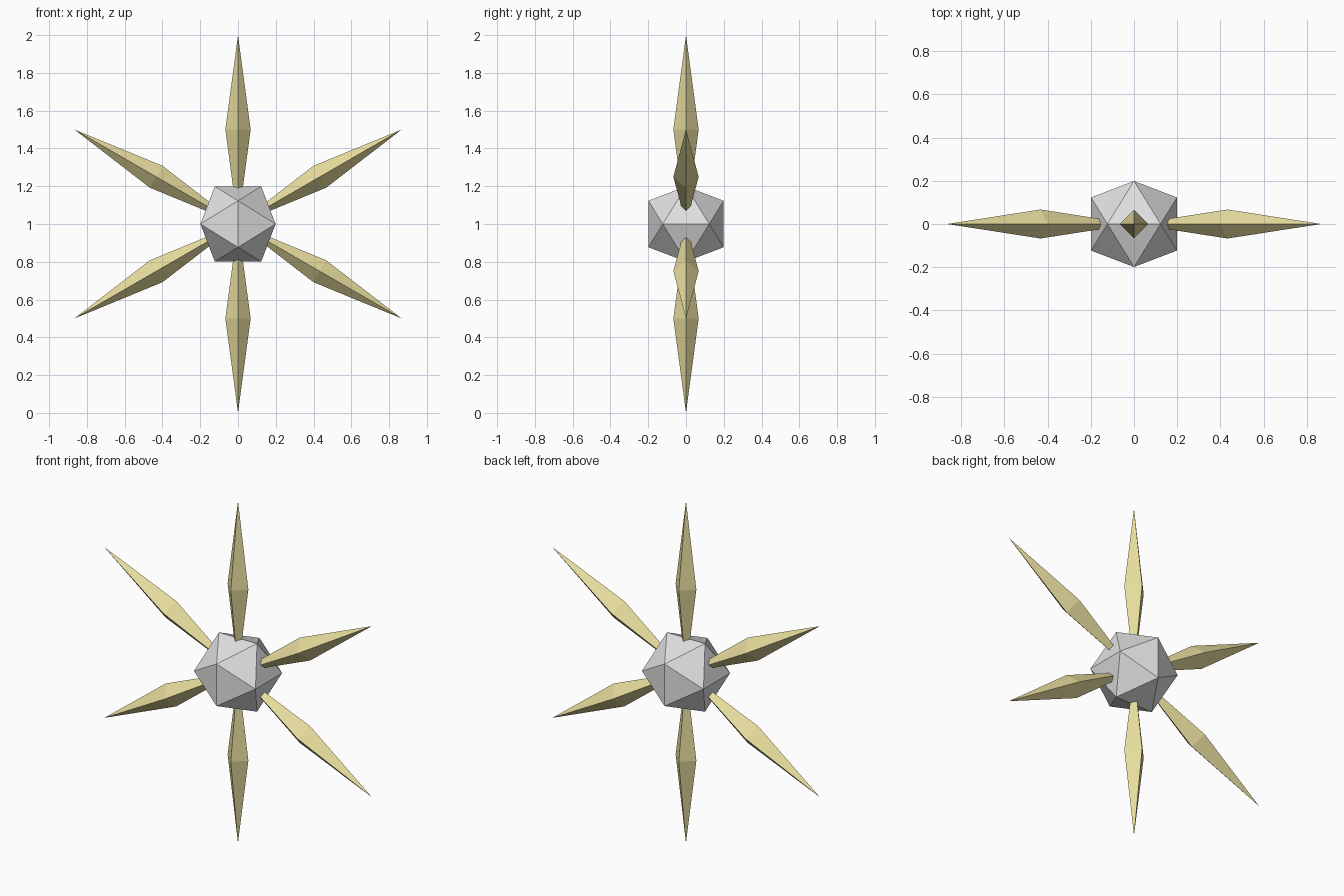
import bpy, bmesh, math
from mathutils import Matrix, Vector

if "Cube" in bpy.data.objects:
    bpy.data.objects.remove(bpy.data.objects["Cube"])

CENTRE = Vector((0, 0, 1))


def material(name, rgb):
    m = bpy.data.materials.new(name)
    m.diffuse_color = (*rgb, 1)
    m.use_nodes = True
    m.node_tree.nodes["Principled BSDF"].inputs["Base Color"].default_value = m.diffuse_color
    return m


def add_object(name, bm, mat):
    bmesh.ops.recalc_face_normals(bm, faces=bm.faces)
    mesh = bpy.data.meshes.new(name)
    bm.to_mesh(mesh)
    bm.free()
    mesh.materials.append(mat)
    ob = bpy.data.objects.new(name, mesh)
    ob.location = CENTRE
    bpy.context.collection.objects.link(ob)
    return ob


grey = material("light grey", (0.75, 0.75, 0.75))
straw = material("straw yellow", (0.80, 0.72, 0.34))

# Core: icosahedron from three perpendicular golden rectangles
long_half = 0.199
short_half = long_half / ((1 + math.sqrt(5)) / 2)
bm = bmesh.new()
for s in (-1, 1):
    for t in (-1, 1):
        a, b = s * short_half, t * long_half
        for co in ((a, 0, b), (b, a, 0), (0, b, a)):
            bm.verts.new(co)
bmesh.ops.convex_hull(bm, input=bm.verts)
add_object("core", bm, grey)

# Spikes: four-sided double pyramids radiating from the centre
HALF_WIDTH = 0.067
for i in range(6):
    bm = bmesh.new()
    root = bm.verts.new((0, 0, 0))
    tip = bm.verts.new((0, 0, 1))
    ring = [bm.verts.new((HALF_WIDTH * x, HALF_WIDTH * y, 0.5))
            for x, y in ((1, 0), (0, 1), (-1, 0), (0, -1))]
    for k in range(4):
        p, q = ring[k], ring[(k + 1) % 4]
        bm.faces.new((p, q, tip))
        bm.faces.new((q, p, root))
    bmesh.ops.transform(bm, matrix=Matrix.Rotation(i * math.pi / 3, 4, 'Y'), verts=bm.verts)
    add_object(f"spike_{i + 1}", bm, straw)
